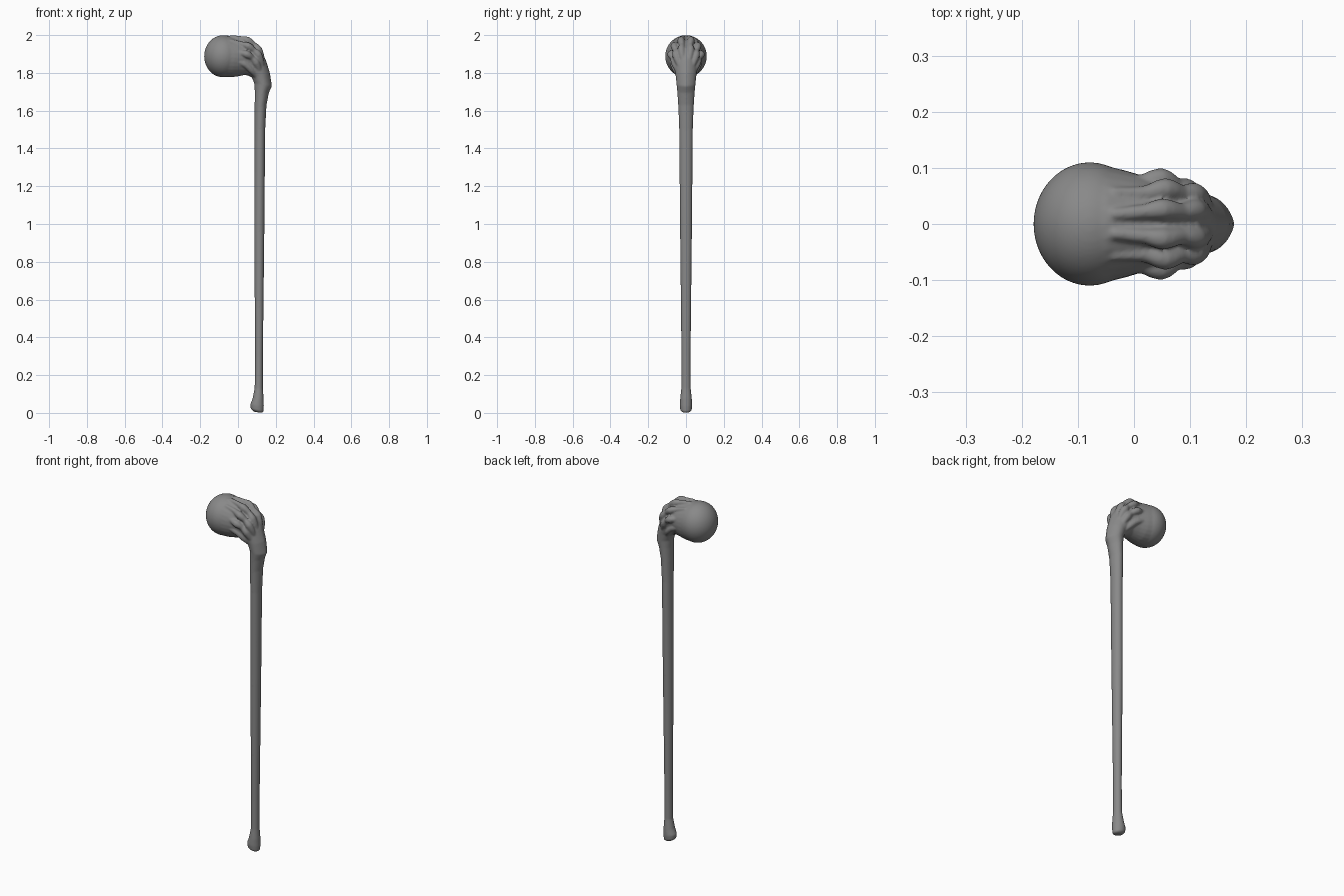
import bpy, bmesh, math

def link(name, bm):
    bmesh.ops.recalc_face_normals(bm, faces=bm.faces)
    me = bpy.data.meshes.new(name)
    bm.to_mesh(me)
    bm.free()
    ob = bpy.data.objects.new(name, me)
    bpy.context.collection.objects.link(ob)
    return ob

def loft(name, sections, n=28):
    # each ring: inner point (x, z), outer point (x, z), half width, keel sharpness
    bm = bmesh.new()
    rings = []
    for (ix, iz, ox, oz, b, keel) in sections:
        ring = []
        for i in range(n):
            a = 2 * math.pi * i / n
            t = 0.5 + 0.5 * math.cos(a)
            s = math.sin(a)
            w = abs(s) ** (1 + keel) if math.cos(a) > 0 else abs(s)
            ring.append(bm.verts.new((ix + (ox - ix) * t, math.copysign(b * w, s),
                                      iz + (oz - iz) * t)))
        rings.append(ring)
    for r, q in zip(rings, rings[1:]):
        for i in range(n):
            bm.faces.new((r[i], r[(i + 1) % n], q[(i + 1) % n], q[i]))
    bm.faces.new(rings[0])
    bm.faces.new(rings[-1])
    return link(name, bm)

def finger(name, pts, side):
    # tapered, knuckled tube along a smooth path
    cu = bpy.data.curves.new(name, 'CURVE')
    cu.dimensions = '3D'
    cu.bevel_depth = 1.0
    cu.bevel_resolution = 4
    cu.resolution_u = 8
    cu.use_fill_caps = True
    sp = cu.splines.new('BEZIER')
    sp.bezier_points.add(len(pts) - 1)
    for p, (x, y, z, r) in zip(sp.bezier_points, pts):
        p.co = (x, y * side, z)
        p.radius = r
        p.handle_left_type = p.handle_right_type = 'AUTO'
    ob = bpy.data.objects.new(name, cu)
    bpy.context.collection.objects.link(ob)
    return ob

# shaft with foot knob, bent neck and pointed heel
shaft = loft("club", [
    (0.085, 0.006, 0.125, 0.0, 0.018, 0),
    (0.068, 0.020, 0.135, 0.006, 0.030, 0),
    (0.065, 0.045, 0.137, 0.035, 0.033, 0),
    (0.077, 0.075, 0.136, 0.075, 0.031, 0),
    (0.088, 0.13, 0.132, 0.13, 0.025, 0),
    (0.090, 0.30, 0.132, 0.30, 0.0245, 0),
    (0.088, 0.65, 0.136, 0.65, 0.028, 0),
    (0.086, 1.00, 0.140, 1.00, 0.032, 0),
    (0.088, 1.50, 0.144, 1.50, 0.036, 0),
    (0.088, 1.62, 0.151, 1.63, 0.041, 0.2),
    (0.089, 1.70, 0.164, 1.695, 0.046, 0.4),
    (0.086, 1.745, 0.180, 1.73, 0.050, 0.5),
    (0.074, 1.775, 0.169, 1.80, 0.055, 0.4),
    (0.050, 1.787, 0.147, 1.87, 0.062, 0.2),
    (0.030, 1.788, 0.116, 1.93, 0.070, 0),
    (0.000, 1.782, 0.058, 1.968, 0.082, 0),
    (-0.03, 1.777, -0.005, 1.985, 0.096, 0),
    (-0.06, 1.777, -0.05, 1.998, 0.105, 0),
    (-0.10, 1.785, -0.10, 1.992, 0.103, 0),
])

# round head
bm = bmesh.new()
bmesh.ops.create_uvsphere(bm, u_segments=48, v_segments=32, radius=0.11)
bmesh.ops.scale(bm, verts=bm.verts, vec=(0.91, 1, 1.01))
bmesh.ops.translate(bm, verts=bm.verts, vec=(-0.079, 0, 1.888))
parts = [shaft, link("ball", bm)]

# gripping fingers with knuckles, mirrored on both sides
paths = [
    [(0.138, .010, 1.83, .010), (0.108, .024, 1.922, .021), (0.085, .022, 1.948, .015),
     (0.050, .026, 1.972, .020), (0.020, .022, 1.980, .014), (-0.040, .017, 1.990, .011)],
    [(0.134, .024, 1.81, .010), (0.107, .053, 1.895, .021), (0.085, .055, 1.918, .015),
     (0.055, .062, 1.941, .020), (0.020, .055, 1.952, .014), (-0.040, .056, 1.970, .010)],
    [(0.125, .030, 1.78, .010), (0.095, .061, 1.855, .020), (0.075, .068, 1.878, .015),
     (0.048, .080, 1.897, .020), (0.010, .074, 1.907, .014), (-0.030, .082, 1.922, .010)],
    [(0.105, .026, 1.77, .010), (0.070, .054, 1.815, .017), (0.030, .068, 1.848, .017),
     (-0.015, .077, 1.862, .010)],
]
for k, pts in enumerate(paths):
    for side in (1, -1):
        parts.append(finger("finger_%d" % k, pts, side))

# fuse everything into one carved surface
bpy.ops.object.select_all(action='DESELECT')
for ob in parts:
    ob.select_set(True)
bpy.context.view_layer.objects.active = shaft
bpy.ops.object.convert(target='MESH')
bpy.context.view_layer.objects.active = shaft
bpy.ops.object.join()
rm = shaft.modifiers.new("fuse", 'REMESH')
rm.mode = 'VOXEL'
rm.voxel_size = 0.0045
rm.use_smooth_shade = True
sm = shaft.modifiers.new("soften", 'SMOOTH')
sm.factor = 0.5
sm.iterations = 6

# dark grey finish
mat = bpy.data.materials.new("dark_grey")
mat.diffuse_color = (0.25, 0.25, 0.25, 1)
shaft.data.materials.clear()
shaft.data.materials.append(mat)
